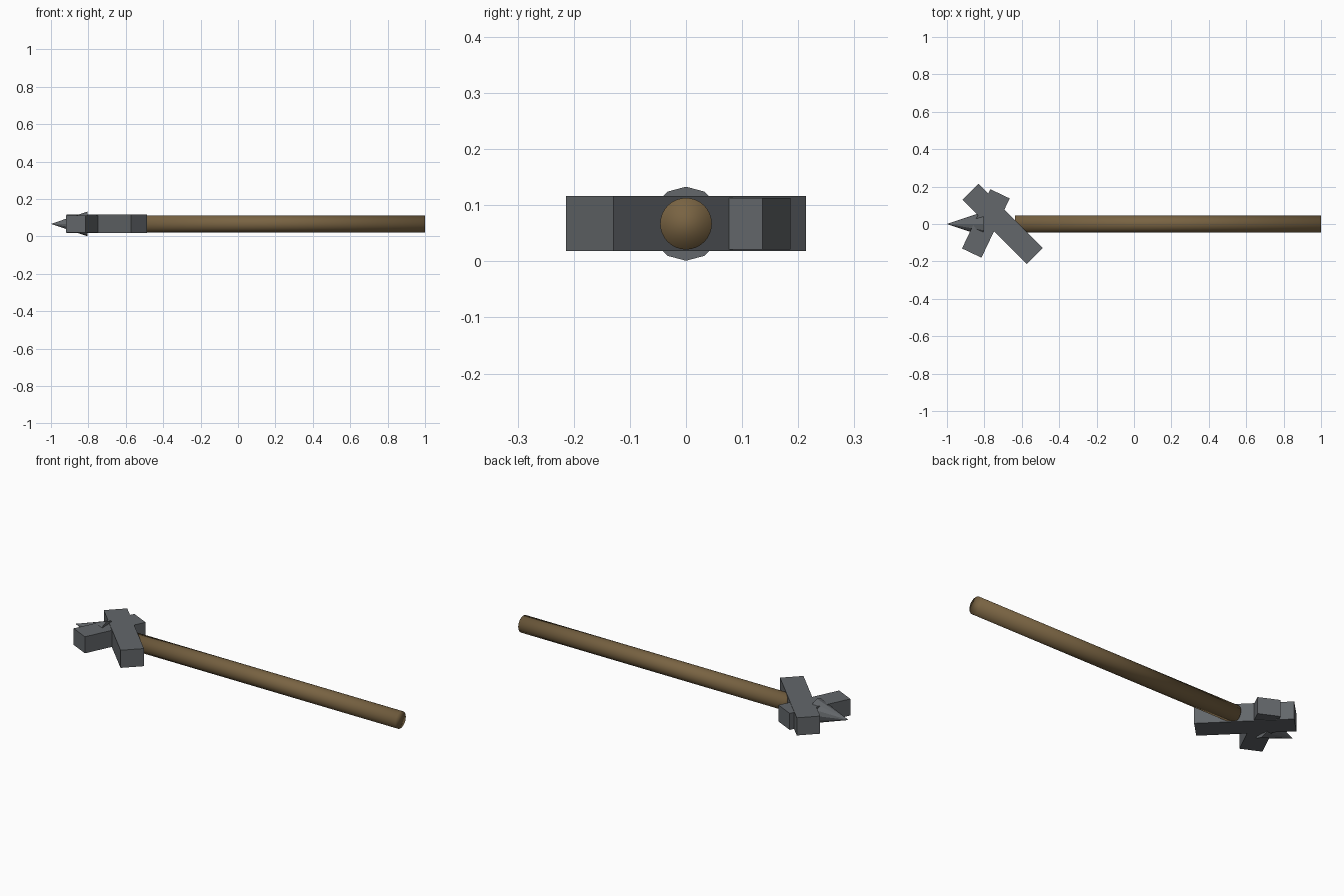
import bpy
import math

if "Cube" in bpy.data.objects:
    bpy.data.objects.remove(bpy.data.objects["Cube"])

MID_Z = 0.067


def material(name, rgb):
    m = bpy.data.materials.new(name)
    m.diffuse_color = (*rgb, 1)
    m.use_nodes = True
    m.node_tree.nodes["Principled BSDF"].inputs["Base Color"].default_value = m.diffuse_color
    return m


iron = material("dark_iron", (0.125, 0.135, 0.145))
wood = material("brown_wood", (0.19, 0.125, 0.055))


def finish(name, mat):
    ob = bpy.context.object
    ob.name = name
    ob.data.materials.append(mat)
    bpy.ops.object.transform_apply(location=False, rotation=True, scale=True)
    return ob


def bar(name, x, y, length, width, height, angle):
    bpy.ops.mesh.primitive_cube_add(size=1, location=(x, y, MID_Z),
                                    rotation=(0, 0, math.radians(angle)))
    bpy.context.object.scale = (length, width, height)
    return finish(name, iron)


# Crossed bars of the head
bar("long_head_bar", -0.702, 0.0, 0.486, 0.12, 0.098, -45)
bar("short_head_bar", -0.792, 0.003, 0.351, 0.115, 0.092, 64.5)

# Pointed spike at the tip, a vertex pointing straight up
bpy.ops.mesh.primitive_cone_add(vertices=12, radius1=0.066, radius2=0, depth=0.195,
                                location=(-0.9025, 0, MID_Z),
                                rotation=(0, -math.pi / 2, 0))
finish("tip_spike", iron)

# Round handle, softly shaded all over
bpy.ops.mesh.primitive_cylinder_add(vertices=32, radius=0.046, depth=1.637,
                                    location=(0.1815, 0, MID_Z),
                                    rotation=(0, math.pi / 2, 0))
finish("handle", wood)
bpy.ops.object.shade_smooth()
